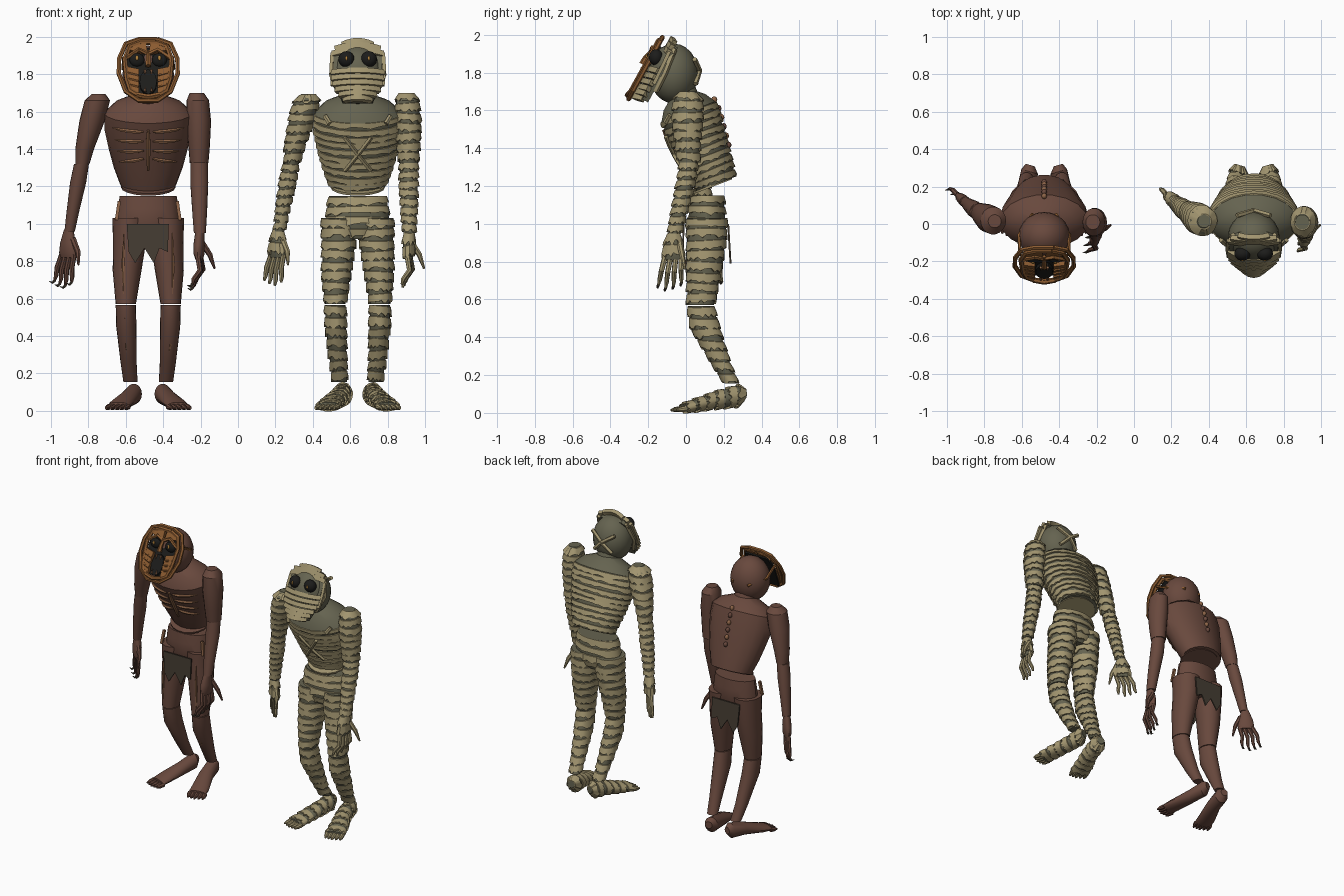
import bpy, bmesh, math, random
from mathutils import Vector as V

if "Cube" in bpy.data.objects:
    bpy.data.objects.remove(bpy.data.objects["Cube"])
random.seed(4)
X, Y, Z = V((1, 0, 0)), V((0, 1, 0)), V((0, 0, 1))

def mat(name, *c):
    m = bpy.data.materials.new(name)
    m.diffuse_color = (*c, 1)
    m.use_nodes = True
    m.node_tree.nodes["Principled BSDF"].inputs["Base Color"].default_value = m.diffuse_color
    return m

SKIN = mat("brown_skin", .14, .066, .047)
WOOD = mat("mask_wood", .26, .105, .03)
BONE = mat("rib_tan", .27, .13, .065)
CLOTH = mat("dark_cloth", .06, .047, .033)
BLACK = mat("black", .012, .012, .011)
GOLD = mat("amber", .5, .25, .05)
BASE = mat("wrap_shadow", .13, .125, .08)
WRAP = mat("wrap_light", .36, .30, .16)

def make(name, verts, faces, m):
    me = bpy.data.meshes.new(name)
    me.from_pydata([tuple(v) for v in verts], [], faces)
    bm = bmesh.new()
    bm.from_mesh(me)
    bmesh.ops.recalc_face_normals(bm, faces=bm.faces)
    bm.to_mesh(me)
    bm.free()
    me.materials.append(m)
    ob = bpy.data.objects.new(name, me)
    bpy.context.collection.objects.link(ob)
    return ob

def ring_faces(rows, n, base=0):
    return [(base + r*n + i, base + r*n + (i+1) % n, base + (r+1)*n + (i+1) % n, base + (r+1)*n + i)
            for r in range(rows - 1) for i in range(n)]

def loft(name, secs, m, a=X, b=Y, n=18):
    # sections are x, y, z, radius along a, radius along b
    vs = [V(s[:3]) + a*s[3]*math.cos(k*math.tau/n) + b*s[4]*math.sin(k*math.tau/n)
          for s in secs for k in range(n)]
    r = len(secs)
    return make(name, vs, ring_faces(r, n) + [tuple(range(n)), tuple(range((r-1)*n, r*n))], m)

def at(secs, t):
    L = [(V(p[:3]) - V(q[:3])).length for p, q in zip(secs, secs[1:])]
    d = max(0, min(1, t)) * sum(L)
    for i, l in enumerate(L):
        if d <= l or i == len(L) - 1:
            f = min(1, d / l)
            return [p + (q - p)*f for p, q in zip(secs[i], secs[i+1])]
        d -= l

def bands(name, secs, count, a=X, b=Y, n=30):
    # ragged bandage rings that flare slightly at their lower edge
    vs, fs = [], []
    for i in range(count):
        base, ph = len(vs), random.random()*6
        jag = [random.choice((0, .1, .28)) for _ in range(n)]
        for t, off in ((0, -.002), (.05, .004), (.62, .010), (.62, -.004)):
            for k in range(n):
                an = k*math.tau/n
                tt = (i + t + (jag[k] if t > .5 else 0) + .1*math.cos(an + ph)) / count
                s = at(secs, tt)
                vs.append(V(s[:3]) + a*(s[3]+off)*math.cos(an) + b*(s[4]+off)*math.sin(an))
        fs += ring_faces(4, n, base)
    make(name, vs, fs, WRAP)

def rod(name, pts, radii, m, n=6, ref=Y, flat=1):
    pts = [V(p) for p in pts]
    vs = []
    for i, p in enumerate(pts):
        d = (pts[min(i+1, len(pts)-1)] - pts[max(i-1, 0)]).normalized()
        a = d.cross(ref).normalized()
        b = d.cross(a)
        r = radii[i] if isinstance(radii, (list, tuple)) else radii
        vs += [p + a*r*math.cos((k+.5)*math.tau/n) + b*r*flat*math.sin((k+.5)*math.tau/n) for k in range(n)]
    e = len(pts)
    make(name, vs, ring_faces(e, n) + [tuple(range(n)), tuple(range((e-1)*n, e*n))], m)

def plate(name, pts, frame, th, m):
    n = len(pts)
    vs = [frame(u, v, w) for w in (0, th) for u, v in pts]
    make(name, vs, ring_faces(2, n) + [tuple(range(n)), tuple(range(n, 2*n))], m)

def ball(name, c, r, m):
    bpy.ops.mesh.primitive_uv_sphere_add(segments=20, ring_count=12, location=c)
    o = bpy.context.object
    o.name, o.scale = name, r
    o.data.materials.append(m)

UP, FW = V((0, -.36, .933)), V((0, -.933, -.36))      # leaning torso axes
MU, MW = V((0, .48, .877)), V((0, -.877, .48))        # tilted face axes
TORSO = [(0, .15, .11), (.1, .185, .125), (.2, .21, .135), (.32, .235, .15),
         (.41, .235, .155), (.465, .18, .12), (.505, .08, .07)]

def figure(cx, wrapped):
    tag = "wrapped_" if wrapped else "bare_"
    skin = BASE if wrapped else SKIN
    sh = lambda ss: [(s[0] + cx, *s[1:]) for s in ss]

    def part(name, secs, count, a=X, b=Y):
        secs = sh(secs)
        loft(tag + name, secs, skin, a, b)
        if wrapped and count:
            bands(tag + name + "_wraps", secs, count, a, b)

    # torso, belly flap, pelvis, neck, head
    org = V((0, .16, 1.21))
    tsec = [(*(org + UP*u), ra, rb) for u, ra, rb in TORSO]
    part("torso", tsec, 0, X, FW)
    if wrapped:
        bands(tag + "torso_wraps", sh(tsec[:5])[::-1], 10, X, FW, 44)
    loft(tag + "belly_flap", sh([(*(org + FW*.03 + UP*u), .145, .12) for u in (-.006, .006)]),
         WRAP if wrapped else skin, X, FW)
    part("pelvis", [(0, .11, 1.15, .152, .088), (0, .11, 1.08, .163, .095), (0, .11, .99, .17, .1),
                    (0, .11, .92, .1, .07)], 4)
    loft(tag + "neck", sh([(0, .02, 1.6, .085, .08), (0, -.03, 1.74, .075, .075)]), skin)
    ball(tag + "head", (cx, -.065, 1.795), (.138, .13, .158), skin)

    def front(x, u, lift=.003, back=False):
        s = at([(0, 0, q[0], q[1], q[2]) for q in TORSO], 0)
        for p, q in zip(TORSO, TORSO[1:]):
            if p[0] <= u <= q[0]:
                f = (u - p[0]) / (q[0] - p[0])
                s = [0, 0, u, p[1] + (q[1]-p[1])*f, p[2] + (q[2]-p[2])*f]
        w = s[4]*math.sqrt(max(0, 1 - (x/s[3])**2)) + lift
        return V((cx + x, 0, 0)) + org + UP*u + FW*(-w if back else w)

    # legs and feet
    for s, side in ((-1, "left_"), (1, "right_")):
        part(side + "thigh", [(s*.1, .11, 1.03, .092, .106), (s*.1, .108, .9, .088, .1),
                              (s*.113, .095, .75, .077, .088), (s*.12, .078, .57, .054, .07)], 8)
        part(side + "shin", [(s*.12, .078, .565, .054, .068), (s*.117, .1, .45, .054, .075),
                             (s*.105, .185, .26, .043, .048), (s*.095, .24, .155, .038, .036)], 7)
        a = V((.96, s*.28, 0))
        part(side + "foot", [(s*.075, .315, .1, .025, .025), (s*.078, .28, .09, .046, .055),
                             (s*.1, .17, .07, .05, .045), (s*.145, .04, .038, .062, .03),
                             (s*.16, -.02, .026, .062, .02)], 6, a, Z)
        for k in range(5):
            p = V((cx + s*.158, -.012, .022)) + a*(k - 2)*.026
            d = V((s*.018, -.065 + .006*abs(k-2), -.008))
            rod(tag + side + "toe", [p, p + d*.6, p + d], [.016, .014, .006], WRAP if wrapped else skin, 8, Z)

    # arms: the left one hangs back, the right one forward
    part("left_upper_arm", [(-.265, .015, 1.695, .035, .035), (-.272, .018, 1.66, .068, .074),
                            (-.3, .03, 1.55, .068, .076), (-.34, .055, 1.4, .05, .057),
                            (-.352, .065, 1.32, .038, .048)], 7)
    part("left_forearm", [(-.357, .065, 1.32, .04, .045), (-.375, .08, 1.22, .043, .046),
                          (-.402, .1, 1.07, .034, .037), (-.42, .115, .96, .028, .03)], 8)
    part("right_upper_arm", [(.26, .01, 1.7, .038, .04), (.265, .01, 1.66, .06, .075),
                             (.27, .008, 1.55, .066, .078), (.272, .01, 1.42, .058, .064),
                             (.272, .015, 1.325, .05, .055)], 7)
    part("right_forearm", [(.272, .015, 1.325, .047, .046), (.273, 0, 1.22, .048, .047),
                           (.275, -.035, 1.07, .04, .04), (.276, -.06, .95, .032, .034)], 8)

    # hands with fingers, thumb and claws
    for side, w, spread, tip, thumb in (
            ("left_", V((-.425, .12, .96)), V((.75, -.66, 0)), V((-.03, .03, -.17)), V((.03, -.05, -.14))),
            ("right_", V((.276, -.065, .95)), V((-.15, -.98, 0)), V((-.03, -.02, -.17)), V((.075, .03, -.15)))):
        nrm = spread.cross(Z)
        c = w + tip*.14
        part(side + "palm", [(*(w + Z*.01), .026, .024), (*(c - Z*.04), .05, .03), (*(c - Z*.09), .058, .028),
                             (*(c - Z*.115), .05, .02)], 2, spread, nrm)
        fm = WRAP if wrapped else skin
        for k in range(4):
            o = (k - 1.5)
            p = V((cx, 0, -.1)) + c + spread*o*.029
            e = p + tip*(1 - .1*abs(o - .3)) + spread*o*.012
            mid = p.lerp(e, .5) - nrm*.012 + V((math.copysign(.014, w.x), 0, 0))
            rod(tag + side + "finger", [p, mid, p.lerp(e, .82), e], [.015, .014, .012, .007], fm, 7, nrm)
            if not wrapped:
                rod("claw", [e, e + V((-.012, -.005, -.012)), e + V((-.03, -.008, -.004))], [.009, .007, .001], CLOTH, 5)
        p = V((cx, 0, -.04)) + w + spread*(.03 if side == "left_" else -.03)
        rod(tag + side + "thumb", [p, p + thumb*.5 + X*.012, p + thumb], [.018, .015, .006], fm, 7)

    if wrapped:
        # bandaged face
        F = lambda u, v, w=0: V((cx, -.172, 1.82)) + X*u + MU*v + MW*w
        rows = [(-.165, .07), (-.135, .095), (-.105, .115), (-.07, .128), (-.035, .135), (0, .137),
                (.115, .135), (.145, .12), (.17, .08)]
        for v, hw in rows:
            dep = .045 if v < .05 else .02
            pts = [F(q*hw, v + .012*(1 - q*q)*(-1 if v < .05 else 1), dep*(1 - q*q) - .03)
                   for q in (-1, -.7, -.35, 0, .35, .7, 1)]
            rod("face_wrap", pts, .021, WRAP, 4, MW, .9)
        plate("face_backing", [(-.08, -.17), (.08, -.17), (.13, -.04), (.13, .12), (.08, .16), (-.08, .16),
                               (-.13, .12), (-.13, -.04)], lambda u, v, w: F(u, v, w - .06), .035, BASE)
        for s in (-1, 1):
            ball("goggle_eye", (cx + s*.06, -.158, 1.88), (.043, .038, .043), BLACK)
            ball("pupil_glint", (cx + s*.06, -.194, 1.885), (.006, .006, .013), GOLD)
            rod("cheek_strap", [F(s*.137, .12, -.03), F(s*.142, .03, -.035), F(s*.135, -.07, -.04)], .013, WRAP, 4)
            rod("head_strap", [(cx + s*.11, -.06, 1.925), (cx + s*.14, -.11, 1.8), (cx + s*.1, -.16, 1.7)], .015, WRAP, 5, X)
            rod("nape_strap", [(cx + s*.09, .045, 1.87), (cx, .072, 1.81), (cx - s*.07, .05, 1.74)], .014, WRAP, 5)
            # crossed chest straps and shoulder pins
            rod("chest_cross", [front(s*(.07 - .14*k/4), .13 + .2*k/4, .014) for k in range(5)], .012, WRAP, 5)
            rod("chest_pin", [front(s*.15, .40, .014), front(s*.175, .43, .014)], .014, WRAP, 6)
        return

    # ribs, sternum and spine bumps
    rod("sternum", [front(0, .13 + .06*k, .004) for k in range(5)], [.006, .012, .013, .013, .008], BONE, 6)
    for s in (-1, 1):
        for i, u in enumerate((.36, .305, .25, .2)):
            e = .19 - .012*i
            rod("rib", [front(s*(.025 + (e-.025)*k/4), u - .012*i*k/4) for k in range(5)],
                [.006, .011, .011, .009, .002], BONE, 6)
        # sinew strips on hips, thighs and shins
        rod("hip_strip", [(cx + s*.155, .05, 1.12), (cx + s*.17, .04, 1.02)], .012, BONE, 4)
        rod("thigh_sinew", [(cx + s*.13, .01, .95), (cx + s*.135, .005, .78), (cx + s*.13, .012, .62)], [.002, .009, .002], BONE, 5)
        rod("shin_sinew", [(cx + s*.125, .02, .5), (cx + s*.118, .09, .35), (cx + s*.1, .17, .22)], [.002, .007, .002], BONE, 5)
    for k in range(6):
        ball("spine_bump", front(0, .17 + .05*k, .002, True), (.014, .016, .018), BONE if k % 2 else SKIN)

    # loincloth, front and back
    cloth = [(-.115, 1.0), (.11, 1.0), (.105, .85), (.06, .87), (.03, .79), (-.02, .87), (-.07, .79), (-.105, .85)]
    plate("loincloth_front", cloth, lambda u, v, w: V((cx + u, -.012 - w + (v - .8)*.02, v)), .01, CLOTH)
    plate("loincloth_back", cloth, lambda u, v, w: V((cx + u, .218 + w + (1 - v)*.06, v)), .01, CLOTH)

    # wooden mask: outer hoop, inner rim, face plates, eyes, mouth with teeth
    F = lambda u, v, w=0: V((cx, -.215, 1.822)) + X*u + MU*v + MW*w

    def hoop(name, half, r, w):
        pts = half + [(-u, v) for u, v in half[::-1]]
        rod(name, [F(u, v, w) for u, v in pts + pts[:1]], r, WOOD, 6, MW)
    hoop("mask_hoop", [(.05, .187), (.12, .16), (.155, .07), (.158, -.02), (.12, -.13), (.05, -.185)], .013, 0)
    hoop("mask_rim", [(.04, .165), (.1, .14), (.125, .06), (.115, -.06), (.095, -.13), (.04, -.165)], .014, .008)
    P = lambda u, v, w: F(u, v, w - .012)
    plate("mask_backing", [(-.09, -.15), (.09, -.15), (.12, .05), (.09, .14), (-.09, .14), (-.12, .05)],
          lambda u, v, w: F(u, v, w - .022), .01, BLACK)
    for s in (-1, 1):
        plate("mask_cheek", [(s*.05, .0), (s*.115, .015), (s*.1, -.12), (s*.05, -.15)], P, .026, WOOD)
        plate("mask_brow", [(s*.006, .1), (s*.1, .115), (s*.08, .15), (s*.01, .165)], P, .026, WOOD)
        ball("eye_socket", F(s*.06, .062, 0), (.04, .022, .036), BLACK)
        ball("iris", F(s*.06, .06, .026), (.008, .006, .014), GOLD)
        rod("mask_strap", [F(s*.13, .08, -.01), (cx + s*.135, -.06, 1.83), (cx + s*.06, .055, 1.8)], .01, WOOD, 5)
        rod("brow_ridge", [F(0, .09, .015), F(s*.05, .115, .02), F(s*.115, .07, .01)], .012, WOOD, 5)
        for k, v in enumerate((-.03, -.065, -.1)):
            rod("cheek_bar", [F(s*.05, v - .01, .016), F(s*.11, v + .01, .012)], .007, WOOD, 5)
        for v, d in ((-.008, -.035), (-.14, .03)):
            rod("tooth", [F(s*.018, v, .016), F(s*.016, v + d, .018)], [.008, .001], BONE, 5)
    rod("mask_nose", [F(0, .11, .012), F(0, .05, .026), F(0, .012, .024)], [.01, .014, .018], WOOD, 6)
    loft("mouth", [(*F(0, -.075, w), .046, .075) for w in (-.012, .008)], BLACK, X, MU, 12)
    rod("mask_chin", [F(-.06, -.155, .012), F(0, -.17, .016), F(.06, -.155, .012)], .014, WOOD, 6)

figure(-.48, False)
figure(.64, True)

# smooth the round parts, keep hard edges
bpy.ops.object.select_all(action='SELECT')
bpy.context.view_layer.objects.active = bpy.context.selected_objects[0]
bpy.ops.object.shade_smooth_by_angle(angle=math.radians(30))
